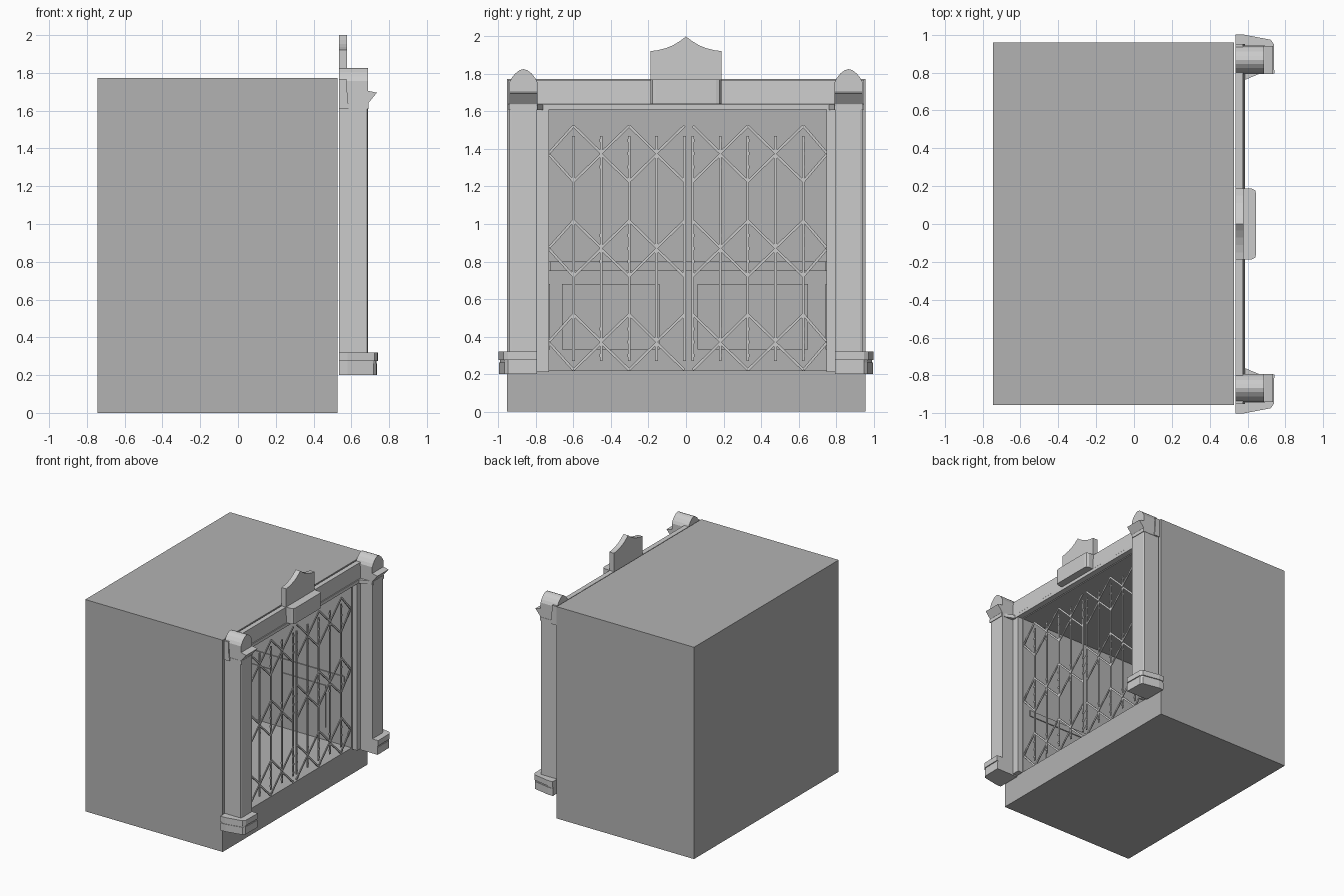
import bpy, bmesh, math
from mathutils import Vector, Matrix

if "Cube" in bpy.data.objects:
    bpy.data.objects.remove(bpy.data.objects["Cube"])


def make_mat(name, g):
    m = bpy.data.materials.new(name)
    m.diffuse_color = (g, g, g, 1)
    m.use_nodes = True
    m.node_tree.nodes["Principled BSDF"].inputs["Base Color"].default_value = m.diffuse_color
    return m


CABIN = make_mat("cabin_grey", 0.45)
FRAME = make_mat("frame_grey", 0.52)


def finish(name, bm, bevel=0, segs=2, mat=FRAME):
    bmesh.ops.recalc_face_normals(bm, faces=bm.faces)
    me = bpy.data.meshes.new(name)
    bm.to_mesh(me)
    bm.free()
    me.materials.append(mat)
    ob = bpy.data.objects.new(name, me)
    bpy.context.collection.objects.link(ob)
    if bevel:
        m = ob.modifiers.new("Bevel", 'BEVEL')
        m.width, m.segments, m.limit_method = bevel, segs, 'ANGLE'
    return ob


def add_box(bm, x0, x1, y0, y1, z0, z1):
    mat = Matrix.Translation(((x0 + x1) / 2, (y0 + y1) / 2, (z0 + z1) / 2)) @ \
        Matrix.Diagonal((x1 - x0, y1 - y0, z1 - z0, 1))
    bmesh.ops.create_cube(bm, size=1, matrix=mat)


def prism(name, pts, to3d, a, b, bevel=0):
    """Extrude a 2D profile between a and b; to3d(u, v, w) places it."""
    bm = bmesh.new()
    f = bm.faces.new([bm.verts.new(to3d(u, v, a)) for u, v in pts])
    r = bmesh.ops.extrude_face_region(bm, geom=[f])
    d = Vector(to3d(0, 0, b)) - Vector(to3d(0, 0, a))
    bmesh.ops.translate(bm, vec=d, verts=[v for v in r["geom"] if isinstance(v, bmesh.types.BMVert)])
    return finish(name, bm, bevel)


def along_x(u, v, w): return (w, u, v)
def along_y(u, v, w): return (u, w, v)
def along_z(u, v, w): return (u, v, w)


Y0, Y1, Z0, Z1, FRONT, BACK = -0.73, 0.75, 0.22, 1.61, 0.527, -0.70

# Cabin: outer box with a recess open on the +x side
bm = bmesh.new()
add_box(bm, -0.745, FRONT, -0.955, 0.958, 0, 1.772)
face = max(bm.faces, key=lambda f: f.calc_center_median().x)
outer = list(face.verts)
bm.faces.remove(face)
rims = []
for x in (FRONT, BACK):
    rims.append([bm.verts.new((x, Y1 if v.co.y > 0 else Y0, Z1 if v.co.z > 1 else Z0)) for v in outer])
for i in range(4):
    j = (i + 1) % 4
    bm.faces.new((outer[i], outer[j], rims[0][j], rims[0][i]))
    bm.faces.new((rims[0][i], rims[0][j], rims[1][j], rims[1][i]))
bm.faces.new(rims[1])
finish("cabin_shell", bm, mat=CABIN)

# Interior handrails and wall panels
bm = bmesh.new()
add_box(bm, BACK, BACK + 0.02, Y0, Y1, 0.75, 0.80)
add_box(bm, BACK, 0.46, Y0, Y0 + 0.008, 0.75, 0.80)
add_box(bm, BACK, 0.46, Y1 - 0.008, Y1, 0.75, 0.80)
finish("interior_rails", bm, mat=CABIN)
bm = bmesh.new()
for a, b in ((-0.66, -0.14), (0.06, 0.65)):
    add_box(bm, BACK, BACK + 0.012, a, b, 0.33, 0.68)
for a, b in ((-0.60, -0.19), (-0.11, 0.29)):
    add_box(bm, a, b, Y0, Y0 + 0.006, 0.33, 0.68)
    add_box(bm, a, b, Y1 - 0.006, Y1, 0.33, 0.68)
finish("interior_panels", bm, mat=CABIN)


# Folding lattice gates
def add_bar(bm, p, q, x, w=0.014, t=0.008):
    (ya, za), (yb, zb) = p, q
    length = math.hypot(yb - ya, zb - za)
    mat = Matrix.Translation((x, (ya + yb) / 2, (za + zb) / 2)) @ \
        Matrix.Rotation(math.atan2(zb - za, yb - ya), 4, 'X') @ Matrix.Diagonal((t, length, w, 1))
    bmesh.ops.create_cube(bm, size=1, matrix=mat)


def gate(name, ys):
    # ys: gate edge, then upright positions toward the middle
    bm = bmesh.new()
    for y in ys[1:]:
        add_bar(bm, (y, 0.27), (y, 1.47), 0.516)
    for zc in (0.37, 0.87, 1.375):
        for s in (1, -1):
            pts = [(y, zc + s * (0.148 if i % 2 else 0.004)) for i, y in enumerate(ys)]
            for p, q in zip(pts, pts[1:]):
                add_bar(bm, p, q, 0.516 + 0.003 * s)
        # Pivot rivets
        for y in ys[1:]:
            for dz in (-0.07, 0, 0.07):
                add_box(bm, 0.511, 0.523, y - 0.008, y + 0.008, zc + dz - 0.008, zc + dz + 0.008)
    finish(name, bm)


gate("gate_left", [-0.73, -0.60, -0.452, -0.303, -0.157, -0.008])
gate("gate_right", [0.75, 0.626, 0.477, 0.33, 0.183, 0.036])

# Door frame: header and jambs
prism("frame_header", [(0.535, 1.61), (0.585, 1.61), (0.585, 1.637), (0.581, 1.641),
                       (0.575, 1.768), (0.535, 1.768)], along_y, -0.95, 0.95)

for side, s in (("left", -1), ("right", 1)):
    def Y(y): return s * y
    edge = -Y0 if s < 0 else Y1
    prism("jamb_" + side, [(0.535, Y(edge)), (0.578, Y(edge)), (0.578, Y(0.94)), (0.535, Y(0.94))],
          along_z, 0.21, 1.61)

    # Square column shaft
    prism("column_" + side, [(0.535, Y(0.795)), (0.687, Y(0.795)), (0.687, Y(0.927)), (0.682, Y(0.94)),
                             (0.535, Y(0.94))], along_z, 0.3, 1.62)

    # Column base: tapered plan with a shallow waist below the top edge
    for z0, z1, d, part in ((0.2, 0.262, 0.004, "lower"), (0.262, 0.275, 0.008, "waist"), (0.275, 0.32, 0.0, "upper")):
        prism(f"column_base_{part}_{side}",
              [(0.535, Y(0.795)), (0.741 - d, Y(0.795)), (0.738 - d, Y(0.95)), (0.722 - d, Y(0.973 - d)),
               (0.58, Y(1.0 - d)), (0.535, Y(1.0 - d))], along_z, z0, z1)

    # Capital: rounded dome, pointed brow and flared collar
    dome = [(0.793, 1.61), (0.941, 1.61), (0.941, 1.757), (0.929, 1.78), (0.91, 1.803), (0.888, 1.82),
            (0.867, 1.826), (0.846, 1.82), (0.824, 1.803), (0.805, 1.78), (0.793, 1.757)]
    prism("capital_dome_" + side, [(Y(y), z) for y, z in dome], along_x, 0.535, 0.687)
    prism("capital_brow_" + side, [(0.66, 1.61), (0.682, 1.61), (0.69, 1.64), (0.735, 1.695),
                                   (0.69, 1.705), (0.66, 1.705)], along_y, Y(0.793), Y(0.941))
    prism("capital_collar_" + side, [(0.535, Y(0.762)), (0.588, Y(0.762)), (0.655, Y(0.79)),
                                     (0.692, Y(0.80)), (0.692, Y(0.943)), (0.535, Y(0.943))],
          along_z, 1.608, 1.637)

# Crest above the door: curved plate and a rounded block in front
half = [(0.188, 1.64), (0.188, 1.922), (0.15, 1.927), (0.11, 1.937), (0.07, 1.953), (0.035, 1.974)]
crest = half + [(0, 2.0)] + [(-y, z) for y, z in reversed(half)]
prism("crest_plate", crest, along_x, 0.535, 0.578)
prism("crest_block", [(0.535, -0.188), (0.62, -0.188), (0.64, -0.178), (0.645, -0.16), (0.645, 0.16),
                      (0.64, 0.178), (0.62, 0.188), (0.535, 0.188)], along_z, 1.64, 1.77)
